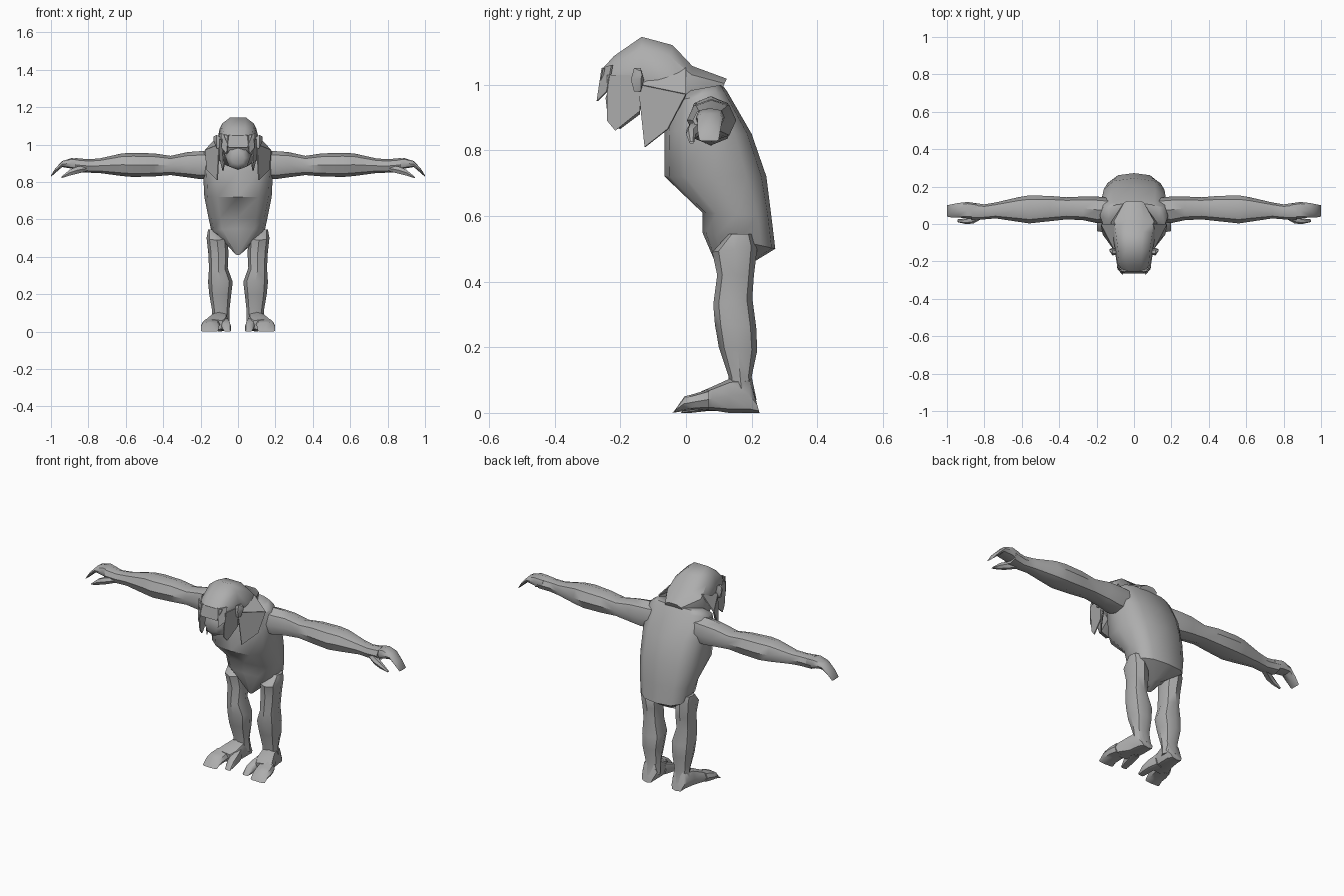
import bpy, bmesh, math
from mathutils import Vector as V

grey = bpy.data.materials.new("plain grey")
grey.diffuse_color = (0.42, 0.42, 0.42, 1)


def finish(name, bm, angle=45):
    bmesh.ops.recalc_face_normals(bm, faces=bm.faces)
    me = bpy.data.meshes.new(name)
    bm.to_mesh(me)
    bm.free()
    me.materials.append(grey)
    for p in me.polygons:
        p.use_smooth = True
    me.set_sharp_from_angle(angle=math.radians(angle))
    ob = bpy.data.objects.new(name, me)
    bpy.context.collection.objects.link(ob)
    return ob


def loft(name, rings, n=8, power=0.9, s=1, angle=45):
    """Skin of closed rings; each ring is (centre, half axis u, half axis v)."""
    bm = bmesh.new()
    loops = []
    for c, u, v in rings:
        loop = []
        for i in range(n):
            a = 2 * math.pi * i / n
            f = lambda t: math.copysign(abs(t) ** power, t) if abs(t) > 1e-6 else 0
            p = c + u * f(math.cos(a)) + v * f(math.sin(a))
            loop.append(bm.verts.new((p.x * s, p.y, p.z)))
        loops.append(loop)
    for a, b in zip(loops, loops[1:]):
        for i in range(n):
            j = (i + 1) % n
            bm.faces.new((a[i], a[j], b[j], b[i]))
    bm.faces.new(loops[0])
    bm.faces.new(loops[-1])
    return finish(name, bm, angle)


def side(y1, z1, y2, z2, w, x=0):
    """Ring between two points of the side profile, with half width w."""
    a, b = V((x, y1, z1)), V((x, y2, z2))
    return (a + b) / 2, V((w, 0, 0)), (b - a) / 2


def across(x, y1, y2, z1, z2):
    """Upright ring across an arm at x."""
    return (V((x, (y1 + y2) / 2, (z1 + z2) / 2)),
            V((0, (y2 - y1) / 2, 0)), V((0, 0, (z2 - z1) / 2)))


def plate(name, pts, s=1, t=0.006):
    """Thin flat lock of hair through the given points."""
    bm = bmesh.new()
    pts = [V((p[0] * s, p[1], p[2])) for p in pts]
    nrm = (pts[1] - pts[0]).cross(pts[2] - pts[0]).normalized() * t / 2
    f = [bm.verts.new(p + nrm) for p in pts]
    b = [bm.verts.new(p - nrm) for p in pts]
    bm.faces.new(f)
    bm.faces.new(b[::-1])
    for i in range(len(pts)):
        j = (i + 1) % len(pts)
        bm.faces.new((f[i], b[i], b[j], f[j]))
    return finish(name, bm, 30)


# Hunched torso, from crotch to shoulders
loft("torso", [
    side(0.11, 0.41, 0.19, 0.45, 0.02),
    side(0.05, 0.55, 0.272, 0.50, 0.14),
    side(0.05, 0.61, 0.26, 0.60, 0.157),
    side(-0.065, 0.72, 0.245, 0.72, 0.18),
    side(-0.065, 0.86, 0.20, 0.85, 0.187),
    side(-0.04, 0.95, 0.125, 0.98, 0.182),
    side(0.0, 0.98, 0.11, 1.00, 0.15)], 12, 0.72)

# Head with its mane reaching onto the back
loft("head", [
    side(0.08, 0.92, 0.125, 1.02, 0.06),
    side(0.0, 0.88, 0.02, 1.06, 0.125),
    side(-0.08, 0.88, -0.04, 1.125, 0.115),
    side(-0.14, 0.92, -0.135, 1.15, 0.10),
    side(-0.20, 0.94, -0.22, 1.09, 0.092),
    side(-0.235, 0.97, -0.255, 1.05, 0.072)], 10, 0.75)

# Muzzle and jaw
loft("muzzle", [
    side(-0.14, 0.91, -0.14, 1.0, 0.075),
    side(-0.20, 0.865, -0.20, 1.0, 0.066),
    side(-0.222, 0.87, -0.235, 0.99, 0.055),
    side(-0.238, 0.895, -0.245, 0.96, 0.035)], 8)

# Brow fringe
plate("brow_fringe", [(-0.075, -0.25, 1.05), (0.075, -0.25, 1.05),
                      (0.05, -0.262, 0.985), (-0.05, -0.262, 0.985)])

for s, tag in ((1, "left"), (-1, "right")):
    # Hair locks and ruff
    plate("fringe_lock_" + tag, [(0.05, -0.255, 1.05), (0.09, -0.225, 1.06),
                                 (0.085, -0.24, 0.98), (0.06, -0.27, 0.95)], s)
    plate("cheek_lock_" + tag, [(0.085, -0.24, 1.03), (0.10, -0.14, 1.03),
                                (0.095, -0.14, 0.92), (0.08, -0.215, 0.86),
                                (0.075, -0.24, 0.89)], s)
    plate("neck_lock_" + tag, [(0.10, -0.145, 1.0), (0.175, 0.0, 0.97),
                               (0.165, -0.055, 0.865), (0.11, -0.125, 0.81)], s)
    plate("shoulder_ruff_" + tag, [(0.10, -0.145, 1.0), (0.175, 0.0, 0.97),
                                   (0.10, 0.0, 1.05)], s)
    # Ear
    loft("ear_" + tag, [
        (V((0.085, -0.15, 1.01)), V((0, 0.012, 0)), V((0, 0, 0.03))),
        (V((0.115, -0.148, 1.015)), V((0, 0.02, 0)), V((0, 0, 0.042))),
        (V((0.13, -0.14, 1.03)), V((0, 0.006, 0)), V((0, 0, 0.015)))], 6, 1, s)

    # Arm from shoulder to palm
    loft("arm_" + tag, [
        across(0.13, 0.01, 0.14, 0.82, 0.965),
        across(0.20, 0.005, 0.147, 0.815, 0.965),
        across(0.27, 0.02, 0.147, 0.825, 0.96),
        across(0.36, 0.025, 0.143, 0.837, 0.94),
        across(0.45, 0.015, 0.15, 0.83, 0.953),
        across(0.56, 0.003, 0.153, 0.827, 0.956),
        across(0.62, 0.012, 0.143, 0.832, 0.953),
        across(0.74, 0.03, 0.115, 0.848, 0.926),
        across(0.80, 0.025, 0.105, 0.85, 0.922),
        across(0.87, 0.02, 0.115, 0.855, 0.928)], 8, 0.95, s)
    # Fingers curling down
    loft("fingers_" + tag, [
        across(0.84, 0.03, 0.11, 0.862, 0.922),
        across(0.89, 0.03, 0.118, 0.872, 0.928),
        across(0.94, 0.035, 0.112, 0.88, 0.912),
        across(0.975, 0.035, 0.105, 0.85, 0.875),
        across(1.0, 0.04, 0.10, 0.828, 0.836)], 8, 0.7, s)
    # Thumb
    loft("thumb_" + tag, [
        across(0.81, 0.03, 0.075, 0.855, 0.89),
        across(0.86, 0.002, 0.05, 0.842, 0.885),
        across(0.90, 0.0, 0.03, 0.832, 0.868),
        across(0.945, 0.01, 0.025, 0.82, 0.828)], 6, 0.9, s)

    # Leg from hip to ankle
    loft("leg_" + tag, [
        side(0.13, 0.545, 0.20, 0.545, 0.025, 0.135),
        side(0.08, 0.49, 0.218, 0.51, 0.056, 0.112),
        side(0.095, 0.42, 0.207, 0.42, 0.054, 0.105),
        side(0.083, 0.33, 0.202, 0.35, 0.05, 0.105),
        side(0.088, 0.27, 0.214, 0.26, 0.066, 0.094),
        side(0.10, 0.20, 0.217, 0.19, 0.058, 0.095),
        side(0.13, 0.11, 0.20, 0.11, 0.046, 0.092),
        side(0.13, 0.04, 0.215, 0.04, 0.048, 0.092)], 8, 0.95, s)
    # Foot
    loft("foot_" + tag, [
        side(0.224, 0.0, 0.21, 0.05, 0.035, 0.095),
        side(0.19, 0.0, 0.195, 0.11, 0.045, 0.095),
        side(0.13, 0.0, 0.135, 0.105, 0.05, 0.10),
        side(0.08, 0.008, 0.08, 0.08, 0.062, 0.115),
        side(0.05, 0.008, 0.045, 0.065, 0.058, 0.13)], 8, 0.75, s)
    # Outer toes
    loft("outer_toes_" + tag, [
        side(0.07, 0.01, 0.07, 0.072, 0.045, 0.14),
        side(0.03, 0.01, 0.025, 0.058, 0.05, 0.148),
        side(-0.01, 0.005, -0.005, 0.05, 0.048, 0.15),
        side(-0.042, 0.0, -0.035, 0.006, 0.045, 0.152)], 8, 0.7, s)
    # Big toe set apart on the inner side
    loft("big_toe_" + tag, [
        side(0.11, 0.005, 0.11, 0.08, 0.03, 0.08),
        side(0.06, 0.005, 0.055, 0.06, 0.026, 0.065),
        side(0.015, 0.0, 0.02, 0.045, 0.024, 0.06),
        side(-0.015, 0.0, -0.01, 0.006, 0.018, 0.056)], 8, 0.75, s)
